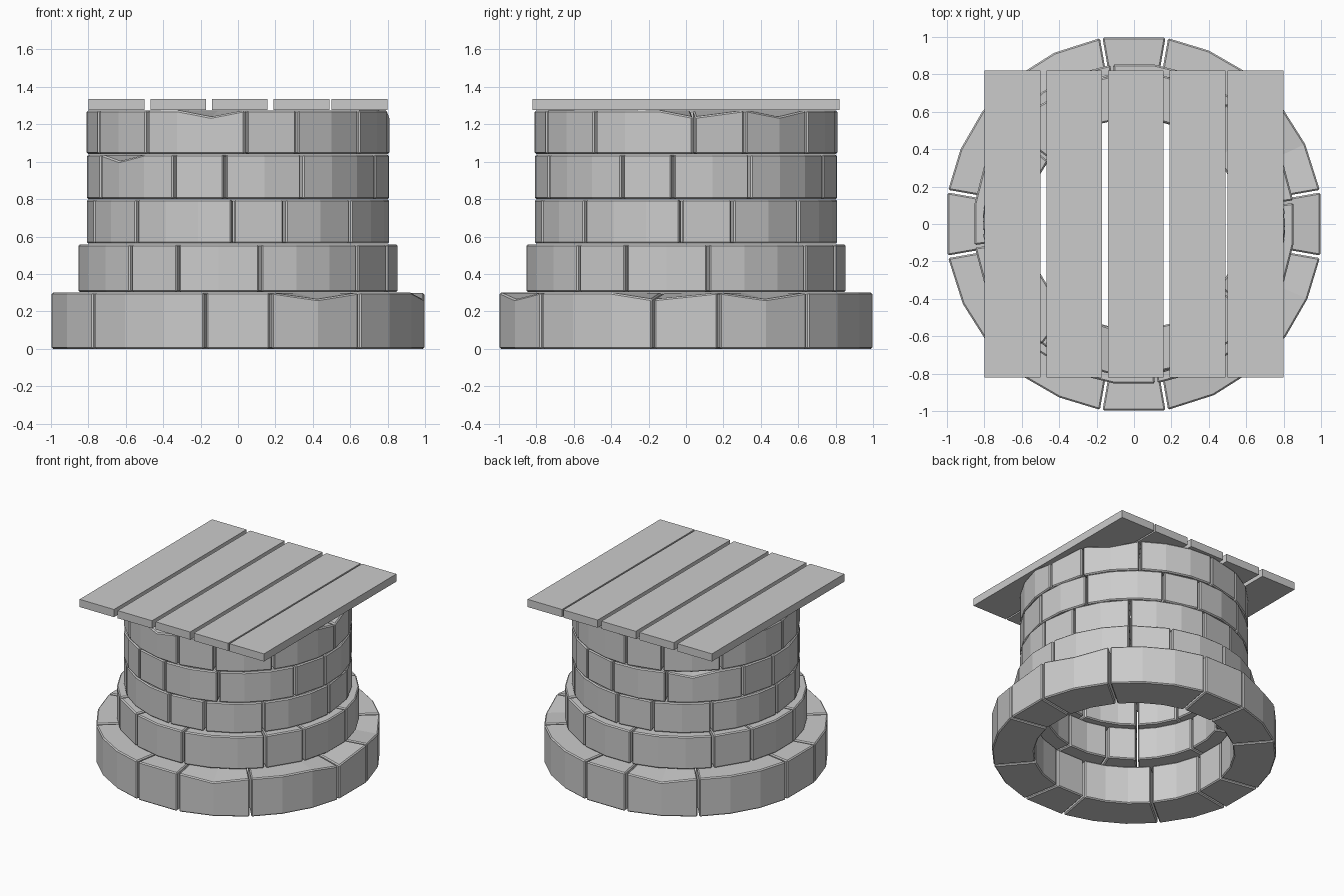
import bpy, bmesh, math

if "Cube" in bpy.data.objects:
    bpy.data.objects.remove(bpy.data.objects["Cube"])

GAP = 0.007  # half width of the joints between stones


def make_object(name, bm):
    bmesh.ops.recalc_face_normals(bm, faces=bm.faces)
    mesh = bpy.data.meshes.new(name)
    bm.to_mesh(mesh)
    bm.free()
    obj = bpy.data.objects.new(name, mesh)
    bpy.context.collection.objects.link(obj)
    return obj


def add_stone(bm, r_in, r_out, z0, z1, a0, a1, segs, chips):
    """One curved stone; angles in degrees counted from the front towards +x."""
    part = bmesh.new()
    cols = []
    for i in range(segs + 1):
        deg = a0 + (a1 - a0) * i / segs
        side = 1 if i == 0 else -1 if i == segs else 0
        drop = 0.035 if any(abs(deg % 360 - c) < 2 for c in chips) else 0
        col = []
        for r, z in ((r_in, z0), (r_out, z0), (r_out, z1 - drop), (r_in, z1)):
            a = math.radians(deg - 90) + side * GAP / r
            col.append(part.verts.new((r * math.cos(a), r * math.sin(a), z)))
        cols.append(col)
    for p, q in zip(cols, cols[1:]):
        for k in range(4):
            n = (k + 1) % 4
            part.faces.new((p[k], p[n], q[n], q[k]))
    part.faces.new(cols[0])
    part.faces.new(cols[-1][::-1])
    bmesh.ops.recalc_face_normals(part, faces=part.faces)
    sharp = [e for e in part.edges if e.calc_face_angle(0) > math.radians(40)]
    bmesh.ops.bevel(part, geom=sharp, offset=0.008, segments=1, affect='EDGES')
    tmp = bpy.data.meshes.new("tmp")
    part.to_mesh(tmp)
    part.free()
    bm.from_mesh(tmp)
    bpy.data.meshes.remove(tmp)


# Stone courses: name, inner radius, outer radius, bottom, top, start angle, chipped corners
courses = [
    ("base_course", 0.71, 1.01, 0.0, 0.30, -10, (25, 80, 115, 205)),
    ("second_course", 0.61, 0.86, 0.303, 0.558, -42, ()),
    ("third_course", 0.57, 0.81, 0.562, 0.797, -2, ()),
    ("fourth_course", 0.57, 0.81, 0.80, 1.038, -25, (308.3, 218.3)),
    ("top_course", 0.57, 0.81, 1.042, 1.275, 3, (349.7, 93, 128)),
]
for name, r_in, r_out, z0, z1, start, chips in courses:
    bm = bmesh.new()
    for quarter in range(4):
        a = start + 90 * quarter
        for width, segs in ((20, 1), (30, 2), (40, 3)):
            add_stone(bm, r_in, r_out, z0, z1, a, a + width, segs, chips)
            a += width
    make_object(name, bm)

# Wooden lid planks
for i, x in enumerate((-0.65, -0.32, 0.01, 0.34, 0.65)):
    bm = bmesh.new()
    bmesh.ops.create_cube(bm, size=1)
    for v in bm.verts:
        v.co = (x + v.co.x * 0.298, v.co.y * 1.64, 1.306 + v.co.z * 0.06)
    make_object(f"lid_plank_{i + 1}", bm)
